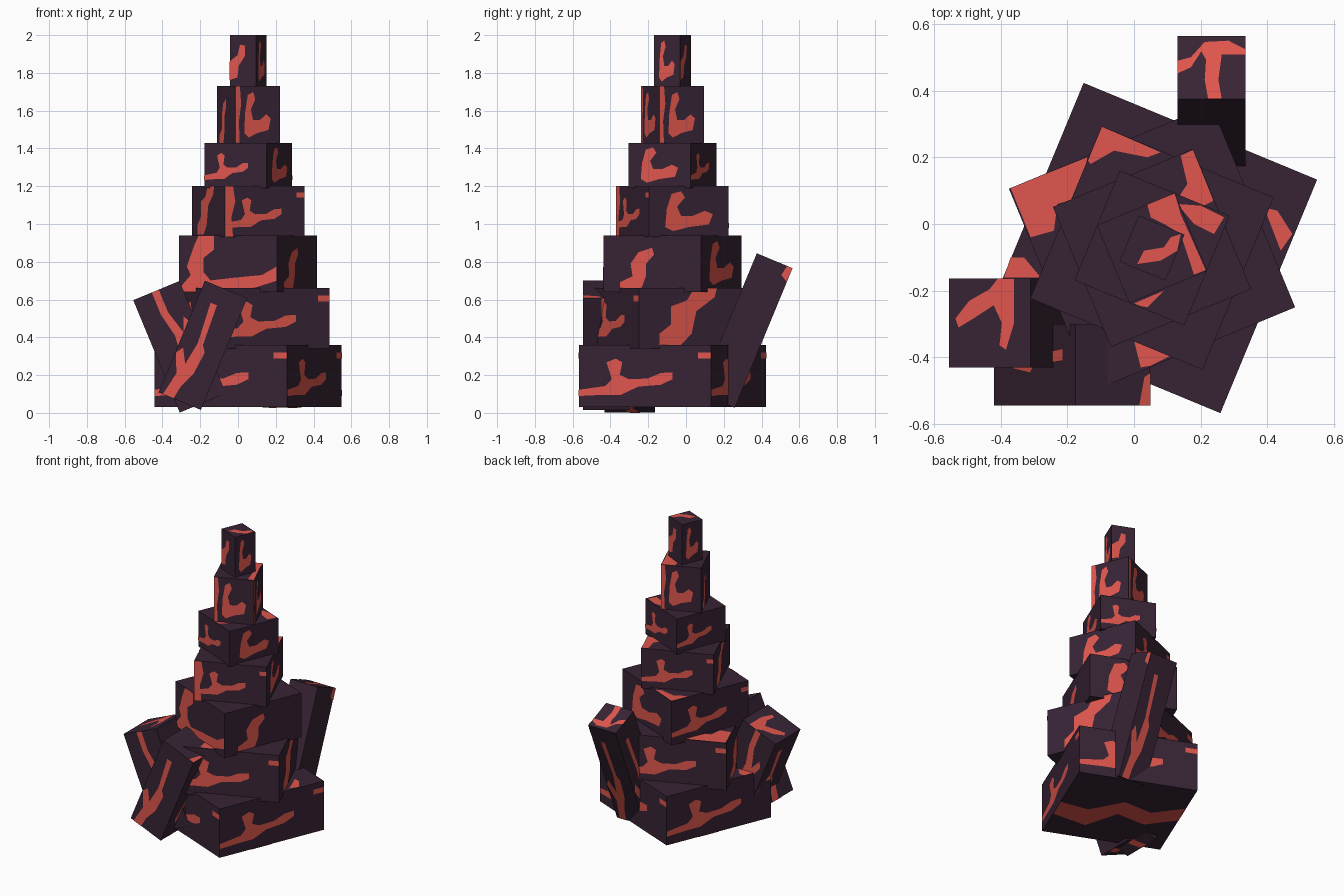
import bpy, bmesh, math
from mathutils import Vector, Matrix

cube = bpy.data.objects.get("Cube")
if cube:
    bpy.data.objects.remove(cube, do_unlink=True)


def material(name, rgb):
    m = bpy.data.materials.new(name)
    m.use_nodes = True
    m.diffuse_color = (*rgb, 1)
    bsdf = m.node_tree.nodes["Principled BSDF"]
    bsdf.inputs["Base Color"].default_value = (*rgb, 1)
    bsdf.inputs["Roughness"].default_value = 0.9
    return m


STONE = material("dark_plum_stone", (0.039, 0.0176, 0.0356))
VEIN = material("ember_red_vein", (0.745, 0.093, 0.074))

# Vein outlines on a unit face (u to the right, v up, seen from outside)
FORK = [(0, .18), (.2, .2), (.32, .2), (.45, .33), (.62, .36), (.71, .45), (.71, .56), (.62, .55),
        (.52, .46), (.38, .45), (.31, .52), (.33, .72), (.28, .78), (.21, .72), (.25, .45),
        (.2, .34), (0, .28)]
DASH = [(.9, .78), (1, .78), (1, .88), (.9, .88)]
STEM = [(.17, 0), (.17, .17), (.3, .28), (.28, .5), (.36, .7), (.5, .78), (.52, .66), (.44, .5),
        (.44, .3), (.4, .1), (.35, 0)]
TALL_STEM = [(.18, .05), (.18, .25), (.28, .4), (.28, .7), (.42, .8), (.48, 1), (.68, 1), (.66, .85),
             (.5, .62), (.46, .25), (.36, .05)]
BEND = [(.02, 0), (.02, .1), (.12, .3), (.08, .45), (.15, .8), (.2, 1), (.36, 1), (.36, .75),
        (.25, .6), (.25, .35), (.35, .15), (.3, 0)]
BEND_ARM = [(.25, .05), (.7, .03), (1, .2), (1, .45), (.85, .3), (.55, .25), (.3, .2)]
HOOK = [(.2, .2), (.3, .12), (.5, .2), (.75, .25), (.8, .45), (.7, .52), (.55, .42), (.4, .42),
        (.35, .6), (.45, .78), (.4, .9), (.28, .85), (.22, .55)]
EDGE = [(0, 0), (.1, 0), (.08, .4), (.13, .7), (.1, 1), (0, 1)]
SLANT = [(0, .15), (0, .5), (.3, .62), (.4, .82), (.6, .8), (.58, .6), (.35, .42), (.3, .2)]
LONG = [(.1, 0), (.35, 0), (.4, .12), (.55, .25), (.6, .45), (.5, .5), (.45, .85), (.3, .85),
        (.38, .5), (.3, .3), (.12, .42), (.02, .36), (.2, .2)]
ZIGZAG = [(.4, 1), (.55, 1), (.55, .8), (.68, .6), (.8, .72), (.88, .66), (.72, .45), (.6, .3),
          (.4, .15), (.3, .22), (.45, .4), (.5, .6), (.4, .8)]
TEE = [(0, .4), (.2, .5), (.35, .75), (.42, .62), (.4, .3), (.45, 0), (.65, 0), (.6, .3), (.65, .7),
       (1, .7), (1, .78), (.75, .92), (.4, .9), (.2, .66), (0, .6)]
BRANCH = [(.08, .55), (.12, .45), (.3, .55), (.55, .7), (.65, .5), (.62, .25), (.7, .2), (.8, .5),
          (.8, 1), (.6, 1), (.5, .88), (.25, .75)]
CORNER = [(.85, 0), (1, 0), (1, .4), (.92, .35)]
WAVE = [(0, .3), (.25, .45), (.5, .35), (.75, .55), (1, .5), (1, .7), (.7, .8), (.5, .55),
        (.25, .65), (0, .5)]

# Local faces: outward normal and the u direction; v follows
FACES = {
    "left": ((1, 0, 0), (0, 1, 0)), "back": ((0, 1, 0), (-1, 0, 0)),
    "right": ((-1, 0, 0), (0, -1, 0)), "front": ((0, -1, 0), (1, 0, 0)),
    "top": ((0, 0, 1), (1, 0, 0)), "bottom": ((0, 0, -1), (1, 0, 0)),
}


def block(name, centre, size, rot, veins):
    """Box with flush vein plates; veins maps a face name to unit-face outlines."""
    bm = bmesh.new()
    bmesh.ops.create_cube(bm, size=1, matrix=Matrix.Diagonal((*size, 1)))
    half = Vector(size) / 2
    for face, outlines in veins.items():
        n, u = (Vector(a) for a in FACES[face])
        v = n.cross(u)
        for outline in outlines:
            pts = [n * 0.5 + u * (a - .5) + v * (b - .5) for a, b in outline]
            f = bm.faces.new([bm.verts.new(p * 2 * half + n * 0.002) for p in pts])
            f.material_index = 1
            f.normal_update()
            if f.normal.dot(n) < 0:
                f.normal_flip()
    mesh = bpy.data.meshes.new(name)
    bm.to_mesh(mesh)
    bm.free()
    mesh.materials.append(STONE)
    mesh.materials.append(VEIN)
    ob = bpy.data.objects.new(name, mesh)
    ob.matrix_world = Matrix.Translation(centre) @ rot
    bpy.context.collection.objects.link(ob)
    return ob


# Vein patches on the exposed ledges, as plan coordinates per tier
LEDGES = [
    [[(-.39, -.16), (-.28, -.16), (-.33, -.1), (-.37, -.1)],
     [(.39, .05), (.43, .04), (.475, -.03), (.44, -.08)]],
    [[(-.37, .108), (-.31, -.04), (-.24, -.02), (-.23, .06), (-.16, .08), (-.14, .2)],
     [(0, -.35), (.12, -.39), (.05, -.425), (.02, -.43)]],
    [[(-.096, .292), (.08, .215), (.04, .2), (-.06, .22), (-.13, .18), (-.138, .19)]],
    [[(.177, .222), (.14, .205), (.16, .12), (.12, .06), (.2, .05), (.238, .07)]],
    [[(.13, .06), (.2, .055), (.27, .02), (.24, -.03), (.18, 0)],
     [(0, -.238), (.09, -.2), (.04, -.25), (.02, -.246)]],
    [[(.04, .059), (.122, .092), (.14, .03), (.215, -.138), (.18, -.152), (.14, -.03), (.09, 0),
      (.05, .02)]],
    [[(.01, -.12), (.08, -.11), (.13, -.08), (.14, -.03), (.11, -.04), (.09, -.07), (.03, -.08)]],
]
F = [FORK, DASH]
# Stacked tiers: side length, z range, veins of left / back / right / front
TIERS = [
    (.758, .03, .36, (F, F, F, F)),
    (.657, .34, .66, ([TALL_STEM], F, [STEM], F)),
    (.559, .64, .94, ([STEM], [HOOK], F, [BEND, BEND_ARM])),
    (.455, .93, 1.20, ([HOOK], F, [TALL_STEM], [EDGE, FORK, DASH])),
    (.356, 1.19, 1.43, ([HOOK], [FORK], [FORK], [FORK])),
    (.253, 1.42, 1.73, ([EDGE, HOOK], [EDGE, HOOK], [STEM], [EDGE, HOOK])),
    (.149, 1.72, 2.0, ([HOOK], [SLANT], [HOOK], [SLANT])),
]
CX, CY = .054, -.072
for i, (side, z0, z1, sides) in enumerate(TIERS):
    angle = math.radians(-22.5 if i % 2 == 0 else 22.5)
    rot = Matrix.Rotation(angle, 4, 'Z')
    veins = dict(zip(("left", "back", "right", "front"), sides))
    turn = Matrix.Rotation(-angle, 2)
    veins["top"] = []
    for patch in LEDGES[i]:
        local = [turn @ Vector((x - CX, y - CY)) / side for x, y in patch]
        veins["top"].append([(p.x + .5, p.y + .5) for p in local])
    if i == 0:
        veins["bottom"] = [WAVE]
    block(f"tower_tier_{i + 1}", (CX, CY, (z0 + z1) / 2), (side, side, z1 - z0), rot, veins)

# Slabs leaning out of the base
TILT = math.radians(22.5)
block("back_leaning_slab", (.2325, .3165, .436), (.205, .205, .80),
      Matrix.Rotation(-TILT, 4, 'X'),
      {"top": [TEE], "back": [LONG], "right": [LONG], "bottom": [STEM],
       "left": [[(.8, .93), (1, .9), (1, 1), (.85, 1)]]})
block("right_leaning_slab", (-.309, -.297, .350), (.265, .267, .644),
      Matrix.Rotation(-TILT, 4, 'Y'),
      {"top": [BRANCH], "front": [ZIGZAG], "back": [ZIGZAG], "right": [LONG], "bottom": [WAVE]})
block("front_leaning_slab", (-.186, -.4225, .358), (.242, .245, .64),
      Matrix.Rotation(TILT, 4, 'Y'),
      {"top": [CORNER], "front": [LONG], "back": [LONG], "left": [ZIGZAG], "right": [LONG],
       "bottom": [WAVE]})
